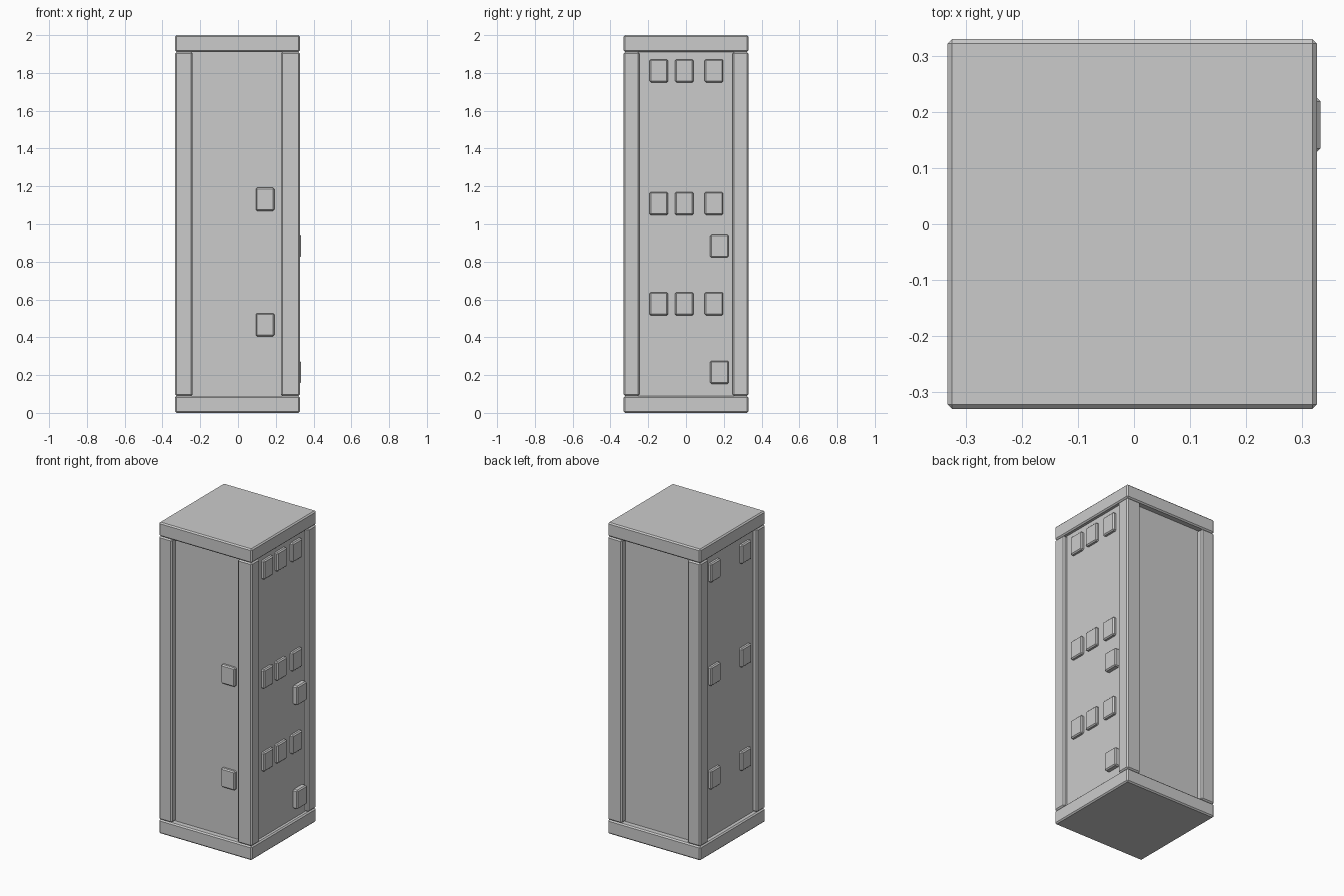
import bpy

cube = bpy.data.objects.get("Cube")
if cube:
    bpy.data.objects.remove(cube, do_unlink=True)

grey = bpy.data.materials.new("plain_grey")
grey.use_nodes = True
TONE = (0.6, 0.6, 0.6, 1)
grey.diffuse_color = TONE
grey.node_tree.nodes["Principled BSDF"].inputs["Base Color"].default_value = TONE


def box(name, low, high, bevel=0.0):
    """Axis-aligned box between two corners, with chamfered edges."""
    bpy.ops.mesh.primitive_cube_add(size=1, location=[(a + b) / 2 for a, b in zip(low, high)])
    ob = bpy.context.object
    ob.name = name
    ob.scale = [b - a for a, b in zip(low, high)]
    bpy.ops.object.transform_apply(location=False, rotation=False, scale=True)
    ob.data.materials.append(grey)
    if bevel:
        mod = ob.modifiers.new("chamfer", "BEVEL")
        mod.width = bevel
        mod.segments = 1
    return ob


LEFT, RIGHT, DEPTH = -0.333, 0.327, 0.33
CAP = 0.09
HALF_W, HALF_H = 0.049, 0.061

# Base and roof slabs
for name, z in (("base_slab", 0), ("roof_slab", 2 - CAP)):
    box(name, (LEFT, -DEPTH, z), (RIGHT, DEPTH, z + CAP), 0.008)

# Recessed tower walls
box("tower_walls", (LEFT + 0.03, -0.29, 0.05), (RIGHT - 0.025, 0.29, 1.95))

# Corner posts
for side, x0, x1 in (("right", LEFT, LEFT + 0.093), ("left", RIGHT - 0.1, RIGHT)):
    for end, y0, y1 in (("front", -DEPTH, -DEPTH + 0.083), ("back", DEPTH - 0.083, DEPTH)):
        box(f"{end}_{side}_post", (x0, y0, CAP), (x1, y1, 2 - CAP), 0.008)


def side_window(name, x0, x1, y, z):
    box(name, (x0, y - HALF_W, z - HALF_H), (x1, y + HALF_W, z + HALF_H), 0.007)


# Left wall: three rows of three, then two prouder windows
for z in (0.577, 1.109, 1.811):
    for y in (-0.144, -0.009, 0.148):
        side_window("left_window", 0.29, 0.322, y, z)
for z in (0.215, 0.883):
    side_window("left_stair_window", 0.29, 0.333, 0.177, z)

# Right wall: two columns of three
for z in (0.466, 1.131, 1.796):
    for y in (-0.158, 0.155):
        side_window("right_window", -0.323, -0.29, y, z)

# Front wall: two windows
for z in (0.466, 1.131):
    box("front_window", (0.094, -0.31, z - HALF_H), (0.192, -0.28, z + HALF_H), 0.007)
